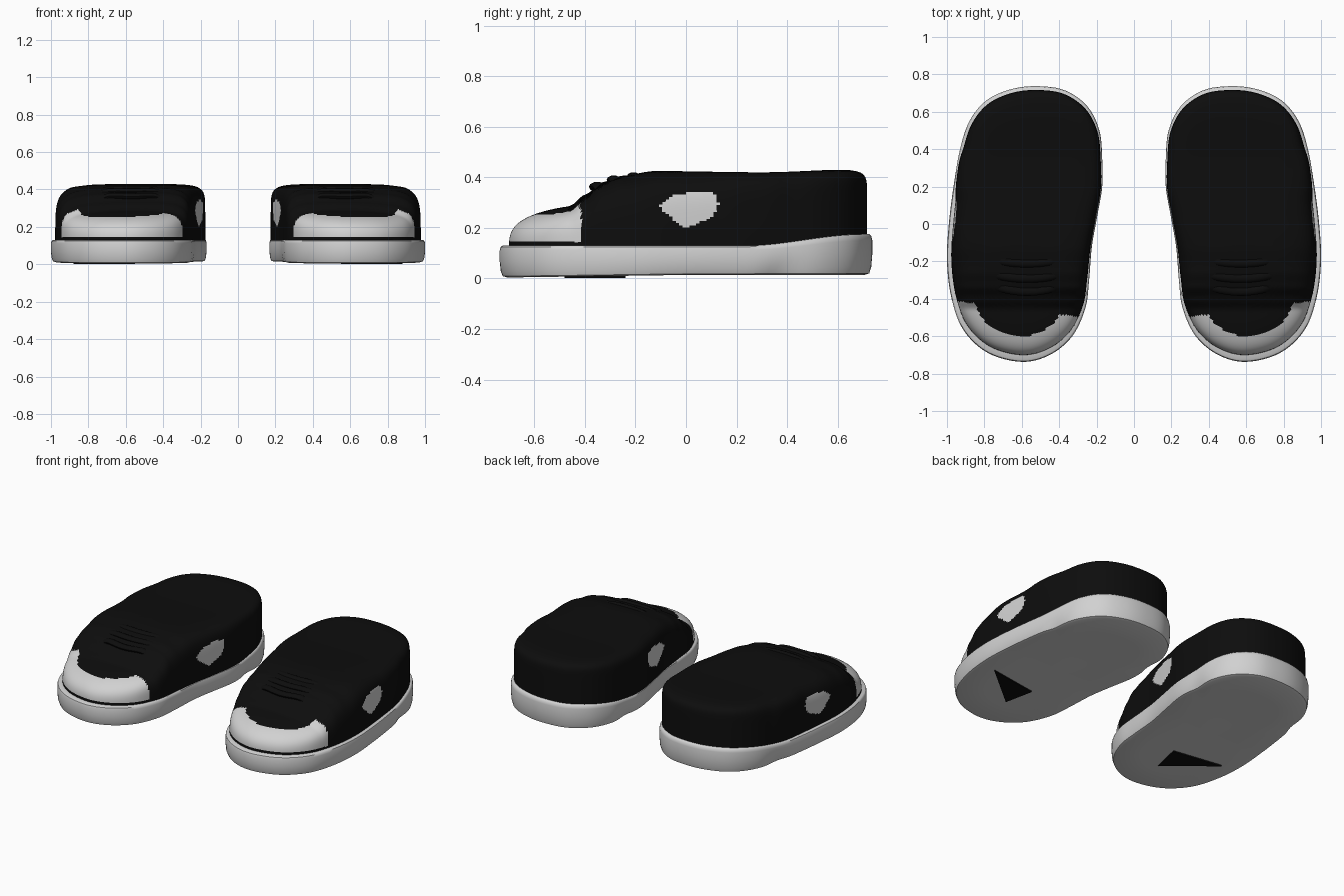
import bpy, bmesh, math
from mathutils import Vector

if "Cube" in bpy.data.objects:
    bpy.data.objects.remove(bpy.data.objects["Cube"])

CX, CY = 0.57, 0.0          # middle of the shoe on the +x side


def material(name, v):
    m = bpy.data.materials.new(name)
    m.diffuse_color = (v, v, v, 1)
    m.use_nodes = True
    m.node_tree.nodes["Principled BSDF"].inputs["Base Color"].default_value = m.diffuse_color
    return m


BLACK = material("black", 0.004)
WHITE = material("off_white", 0.64)


def interp(table, t):
    if t <= table[0][0]:
        return table[0][1]
    for (a, va), (b, vb) in zip(table, table[1:]):
        if t <= b:
            k = (t - a) / (b - a)
            return va + (vb - va) * k * k * (3 - 2 * k)
    return table[-1][1]


def closed_spline(pts, n):
    out, m = [], len(pts)
    for i in range(m):
        a, b, c, d = (Vector(pts[(i + j) % m]) for j in (-1, 0, 1, 2))
        for k in range(n):
            t = k / n
            out.append(0.5 * (2 * b + (c - a) * t + (2 * a - 5 * b + 4 * c - d) * t * t
                              + (3 * b - a - 3 * c + d) * t ** 3))
    return out


# footprint of the sole, toe first, then round the outer side
FOOT = [(0.60, -0.737), (0.78, -0.69), (0.91, -0.57), (0.975, -0.40), (1.0, -0.2),
        (0.99, 0.0), (0.965, 0.2), (0.93, 0.4), (0.88, 0.55), (0.79, 0.66),
        (0.66, 0.72), (0.52, 0.737), (0.37, 0.715), (0.25, 0.63), (0.185, 0.50),
        (0.17, 0.35), (0.17, 0.2), (0.195, 0.05), (0.225, -0.12), (0.24, -0.3),
        (0.26, -0.45), (0.33, -0.60), (0.45, -0.70)]
SOLE_TOP = [(0.25, 0.13), (0.72, 0.175)]
TOP = [(-0.46, 0.305), (-0.40, 0.345), (-0.33, 0.39), (-0.25, 0.41), (-0.12, 0.425),
       (0.3, 0.42), (0.7, 0.433)]
ROUND = [(-0.7, 3.0), (-0.3, 4.5), (0.0, 6.0), (0.4, 9.0), (0.7, 15.0)]


def finish(bm, name, mats, angle=40):
    bmesh.ops.recalc_face_normals(bm, faces=bm.faces)
    me = bpy.data.meshes.new(name)
    bm.to_mesh(me)
    bm.free()
    for m in mats:
        me.materials.append(m)
    ob = bpy.data.objects.new(name, me)
    bpy.context.collection.objects.link(ob)
    # the other shoe of the pair
    ob.modifiers.new("pair", 'MIRROR').use_mirror_merge = False
    bpy.ops.object.select_all(action='DESELECT')
    ob.select_set(True)
    bpy.context.view_layer.objects.active = ob
    bpy.ops.object.shade_smooth_by_angle(angle=math.radians(angle))
    return ob


def loft(bm, rings, first=None, last=None):
    loops = [[bm.verts.new(p) for p in r] for r in rings]
    n = len(loops[0])
    for a, b in zip(loops, loops[1:]):
        for i in range(n):
            j = (i + 1) % n
            bm.faces.new((a[i], a[j], b[j], b[i]))
    for loop, tip in ((loops[0], first), (loops[-1], last)):
        if tip:
            v = bm.verts.new(tip)
            for i in range(n):
                bm.faces.new((loop[i], loop[(i + 1) % n], v))


# sole
def sole_ring(p, inset, f):
    d = Vector((p.x - CX, p.y - CY))
    waist = 0.05 * math.exp(-((p.y - 0.38) / 0.07) ** 2) * max(0, 0.7 - f)
    s = 1 - inset / d.length - waist
    y = CY + d.y * s
    bottom = 0.004 + 0.01 * min(1, max(0, (y + 0.7) / 0.7))
    return (CX + d.x * s, y, bottom + f * (interp(SOLE_TOP, p.y) - bottom))


bm = bmesh.new()
outline = closed_spline(FOOT, 6)
steps = [(0.2, 0), (0.03, 0), (0.012, 0.04), (0.004, 0.2), (0, 0.5), (0, 0.85), (0.004, 0.96), (0.012, 1), (0.06, 1)]
loft(bm, [[sole_ring(p, *s) for p in outline] for s in steps],
     (CX, CY, 0.014), (CX, CY, 0.13))
finish(bm, "sole", [WHITE])

# upper: a rounded dome whose corner gets squarer towards the heel
def upper_ring(p, phi):
    dx, dy = p.x - CX, p.y - CY
    a = math.hypot(dx, dy)
    ux, uy = dx / a, dy / a
    fit = (0.945 if ux > 0 else 0.985) * ux * ux + (0.95 if uy < 0 else 0.972) * uy * uy
    n = interp(ROUND, p.y) * (1 + 0.4 * max(0, -ux))
    c, s = math.cos(phi), math.sin(phi)
    k = (c ** n + s ** n) ** (-1 / n)
    x, y = CX + dx * fit * c * k, CY + dy * fit * c * k
    # raised side strap
    if ux > 0:
        x += 0.012 * math.exp(-((y - 0.27) / 0.12) ** 4) * math.sin(min(phi * 2, math.pi))
    base = interp(SOLE_TOP, p.y) - 0.008
    return (x, y, base + (interp(TOP, y) - base) * s * k)


bm = bmesh.new()
outline = closed_spline(FOOT, 14)
N = 60
loft(bm, [[upper_ring(p, math.radians(88.5) * i / N) for p in outline] for i in range(N + 1)],
     None, (CX, CY, interp(TOP, CY)))

SIDE_PATCH = [(-0.11, 0.29), (-0.05, 0.33), (0.05, 0.345), (0.12, 0.335),
              (0.13, 0.29), (0.10, 0.24), (0.0, 0.2), (-0.06, 0.24)]


def inside(y, z, poly):
    hit = False
    for (a, b), (c, d) in zip(poly, poly[1:] + poly[:1]):
        if (b > z) != (d > z) and y < (c - a) * (z - b) / (d - b) + a:
            hit = not hit
    return hit


# white toe cap and side patches
for f in bm.faces:
    c = f.calc_center_median()
    cap = c.y < -0.49 + 0.13 * (c.x - 0.35) and c.z > 0.145
    tongue = ((c.x - 0.61) / 0.235) ** 2 + ((c.y + 0.40) / 0.20) ** 2 < 1
    f.material_index = int((cap and not tongue) or inside(c.y, c.z, SIDE_PATCH))
finish(bm, "upper", [BLACK, WHITE], 60)

# lace straps lying across the instep
bm = bmesh.new()
for y0, half in ((-0.36, 0.16), (-0.29, 0.19), (-0.21, 0.20)):
    rings = []
    for i in range(17):
        t = i / 8 - 1
        y = y0 + 0.025 * t * t
        z = interp(TOP, y) - 0.010 - 0.030 * t ** 4
        rings.append([(0.57 + half * t, y + 0.024 * math.cos(a), z + 0.017 * math.sin(a))
                      for a in (k * math.pi / 5 for k in range(10))])
    loft(bm, rings, rings[0][0], rings[-1][0])
finish(bm, "lace_straps", [BLACK])

# dark patch under the forefoot
bm = bmesh.new()
patch = [(0.59, -0.48), (0.55, -0.29), (0.88, -0.24)]
low = [bm.verts.new((x, y, 0.002)) for x, y in patch]
high = [bm.verts.new((x, y, 0.0105)) for x, y in patch]
bm.faces.new(low)
bm.faces.new(high)
for i in range(3):
    j = (i + 1) % 3
    bm.faces.new((low[i], low[j], high[j], high[i]))
finish(bm, "forefoot_patch", [BLACK], 20)
